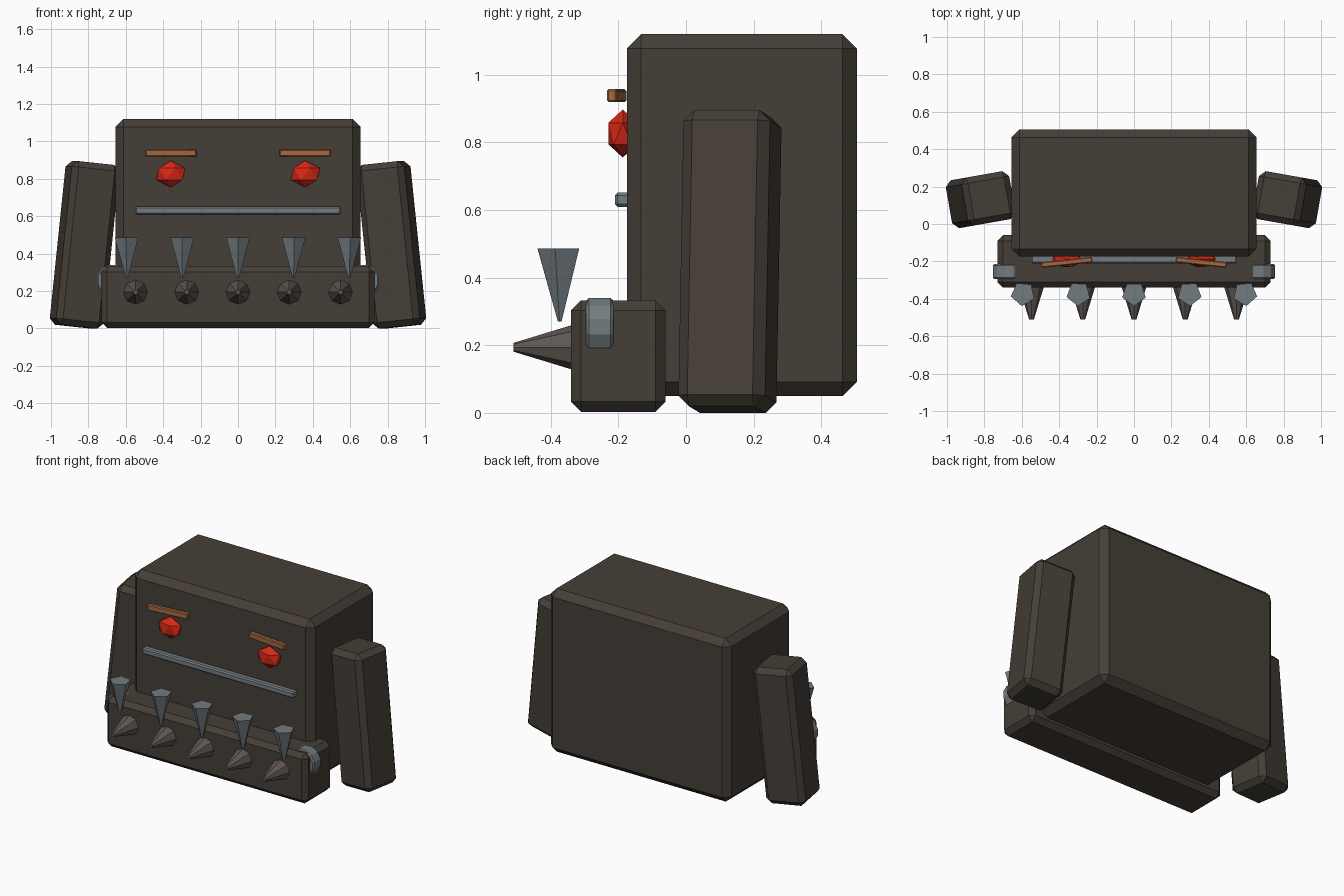
import bpy
import math
from mathutils import Matrix

if "Cube" in bpy.data.objects:
    bpy.data.objects.remove(bpy.data.objects["Cube"])


def material(name, rgb):
    m = bpy.data.materials.new(name)
    m.diffuse_color = (*rgb, 1.0)
    m.use_nodes = True
    m.node_tree.nodes["Principled BSDF"].inputs["Base Color"].default_value = m.diffuse_color
    return m


HIDE = material("dark_brown", (0.060, 0.049, 0.038))
HORN = material("warm_grey", (0.115, 0.095, 0.085))
STEEL = material("steel_grey", (0.17, 0.20, 0.215))
RED = material("red", (0.70, 0.020, 0.008))
BROWN = material("orange_brown", (0.38, 0.14, 0.05))


def finish(name, mat, bevel=0.0):
    ob = bpy.context.object
    ob.name = name
    ob.data.materials.append(mat)
    if bevel:
        mod = ob.modifiers.new("Chamfer", 'BEVEL')
        mod.width = bevel
        mod.segments = 1
        mod.limit_method = 'ANGLE'
        mod.angle_limit = math.radians(40)
    return ob


def box(name, mat, loc, size, bevel, rot=(0, 0, 0)):
    bpy.ops.mesh.primitive_cube_add(size=1, location=loc, rotation=rot)
    ob = finish(name, mat, bevel)
    ob.data.transform(Matrix.Diagonal((*size, 1)))
    return ob


def spike(name, mat, loc, sides, base, tip, length, rot):
    bpy.ops.mesh.primitive_cone_add(vertices=sides, radius1=base, radius2=tip,
                                    depth=length, location=loc, rotation=rot)
    return finish(name, mat)


# Body and protruding jaw
box("body", HIDE, (0, 0.165, 0.585), (1.31, 0.68, 1.07), 0.042)
box("jaw", HIDE, (0, -0.20, 0.168), (1.46, 0.28, 0.33), 0.03)

# Mouth bar
box("mouth_bar", STEEL, (0, -0.187, 0.63), (1.10, 0.046, 0.042), 0.008)

# Mirrored parts
for side, tag in ((1, "right"), (-1, "left")):
    box(f"{tag}_arm", HIDE, (side * 0.82, 0.13, 0.447), (0.26, 0.26, 0.88), 0.032,
        (0, side * math.radians(-6), side * math.radians(-10)))
    box(f"{tag}_brow", BROWN, (side * 0.36, -0.205, 0.938), (0.275, 0.03, 0.038),
        0.005, (0, 0, side * math.radians(-6)))

    # Faceted eye
    bpy.ops.mesh.primitive_ico_sphere_add(subdivisions=1, radius=1,
                                          location=(side * 0.36, -0.187, 0.826))
    finish(f"{tag}_eye", RED).scale = (0.087, 0.050, 0.071)

    # Jaw hinge wheel
    bpy.ops.mesh.primitive_cylinder_add(vertices=12, radius=0.088, depth=0.08,
                                        location=(side * 0.67, -0.255, 0.255),
                                        rotation=(math.pi / 2, math.pi / 12, 0))
    finish(f"{tag}_hinge", STEEL, 0.008)

# Downward teeth above the jaw, and horns pointing forward from it
for i in range(-2, 3):
    spike(f"tooth_{i + 3}", STEEL, (i * 0.297, -0.373, 0.378), 5, 0.066, 0.006, 0.215,
          (math.pi, 0, i * 0.05))
    spike(f"horn_{i + 3}", HORN, (i * 0.274, -0.41, 0.194), 8, 0.074, 0.013, 0.20,
          (math.pi / 2, 0, 0))
